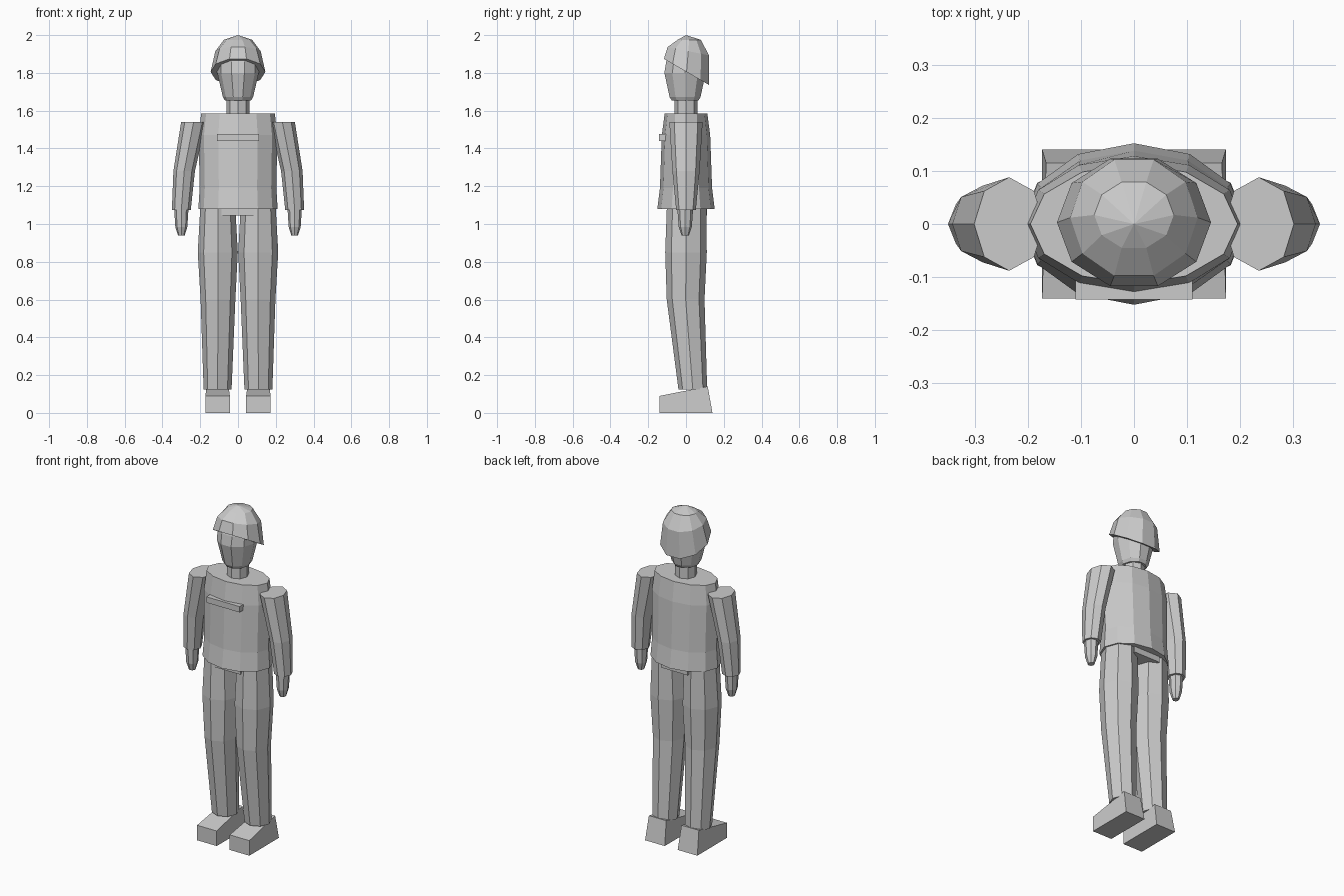
import bpy, bmesh, math

cube = bpy.data.objects.get("Cube")
if cube:
    bpy.data.objects.remove(cube, do_unlink=True)

grey = bpy.data.materials.new("plain grey")
grey.use_nodes = True
colour = (0.6, 0.6, 0.6, 1)
grey.diffuse_color = colour
grey.node_tree.nodes["Principled BSDF"].inputs["Base Color"].default_value = colour


def finish(name, bm):
    bmesh.ops.recalc_face_normals(bm, faces=bm.faces)
    mesh = bpy.data.meshes.new(name)
    bm.to_mesh(mesh)
    bm.free()
    mesh.materials.append(grey)
    obj = bpy.data.objects.new(name, mesh)
    bpy.context.collection.objects.link(obj)
    return obj


def loft(name, sides, rings, side=1, tip=None):
    """Skin rings (x, y, z, rx, ry, slope); slope tilts a ring along y."""
    bm = bmesh.new()
    loops = []
    for x, y, z, rx, ry, slope in rings:
        loop = []
        for i in range(sides):
            a = 2 * math.pi * i / sides
            dy = ry * math.sin(a)
            loop.append(bm.verts.new((side * (x + rx * math.cos(a)), y + dy, z + slope * dy)))
        loops.append(loop)
    for low, high in zip(loops, loops[1:]):
        for i in range(sides):
            j = (i + 1) % sides
            bm.faces.new((low[i], low[j], high[j], high[i]))
    bm.faces.new(loops[0])
    if tip:
        top = bm.verts.new(tip)
        for i in range(sides):
            bm.faces.new((loops[-1][i], loops[-1][(i + 1) % sides], top))
    else:
        bm.faces.new(loops[-1])
    return finish(name, bm)


def box(name, centre, size):
    bm = bmesh.new()
    bmesh.ops.create_cube(bm, size=1)
    for v in bm.verts:
        v.co = [c + s * k for c, s, k in zip(centre, size, v.co)]
    return finish(name, bm)


def shoe(name, side):
    """Wedge that rises and narrows towards the heel."""
    bm = bmesh.new()
    bmesh.ops.create_cube(bm, size=1)
    for v in bm.verts:
        back, top = v.co.y > 0, v.co.z > 0
        width = 0.115 if back and top else 0.13
        y = (0.115 if top else 0.14) if back else -0.14
        z = (0.14 if back else 0.09) if top else 0
        v.co = (side * 0.108 + v.co.x * width, y, z)
    return finish(name, bm)


# Body
loft("torso", 12, [
    (0, 0, 1.08, 0.21, 0.152, 0),
    (0, 0, 1.19, 0.203, 0.138, 0),
    (0, 0, 1.47, 0.208, 0.128, 0),
    (0, 0, 1.585, 0.195, 0.113, 0)])
box("pelvis", (0, 0.005, 1.11), (0.175, 0.21, 0.13))
box("chest_strip", (0, -0.12, 1.458), (0.22, 0.045, 0.035))

# Head
loft("neck", 8, [(0, 0, 1.57, 0.06, 0.06, 0), (0, 0, 1.68, 0.06, 0.06, 0)])
loft("head", 10, [
    (0, -0.005, 1.655, 0.07, 0.075, 0),
    (0, -0.005, 1.672, 0.08, 0.086, 0),
    (0, -0.005, 1.8, 0.11, 0.115, 0),
    (0, 0, 1.86, 0.11, 0.11, 0),
    (0, 0, 1.93, 0.085, 0.085, 0)])
loft("hair_cap", 10, [
    (0, 0.003, 1.805, 0.145, 0.126, -0.58),
    (0, 0.012, 1.915, 0.12, 0.115, -0.2),
    (0, 0.017, 1.975, 0.075, 0.065, 0)], tip=(0, 0, 2))

# Limbs
for label, side in (("left", 1), ("right", -1)):
    loft(label + "_arm", 8, [
        (0.3, 0, 1.075, 0.05, 0.052, 0),
        (0.285, 0, 1.28, 0.057, 0.072, 0),
        (0.235, 0, 1.54, 0.066, 0.088, 0)], side)
    loft(label + "_hand", 8, [
        (0.3, -0.004, 0.94, 0.018, 0.02, 0),
        (0.3, -0.004, 0.985, 0.032, 0.035, 0),
        (0.3, -0.004, 1.085, 0.038, 0.042, 0)], side)
    loft(label + "_leg", 8, [
        (0.108, 0.036, 0.125, 0.074, 0.076, 0),
        (0.106, -0.002, 0.6, 0.092, 0.1, 0),
        (0.107, 0, 0.85, 0.106, 0.11, 0),
        (0.107, 0.003, 1.1, 0.092, 0.104, 0)], side)
    shoe(label + "_shoe", side)
